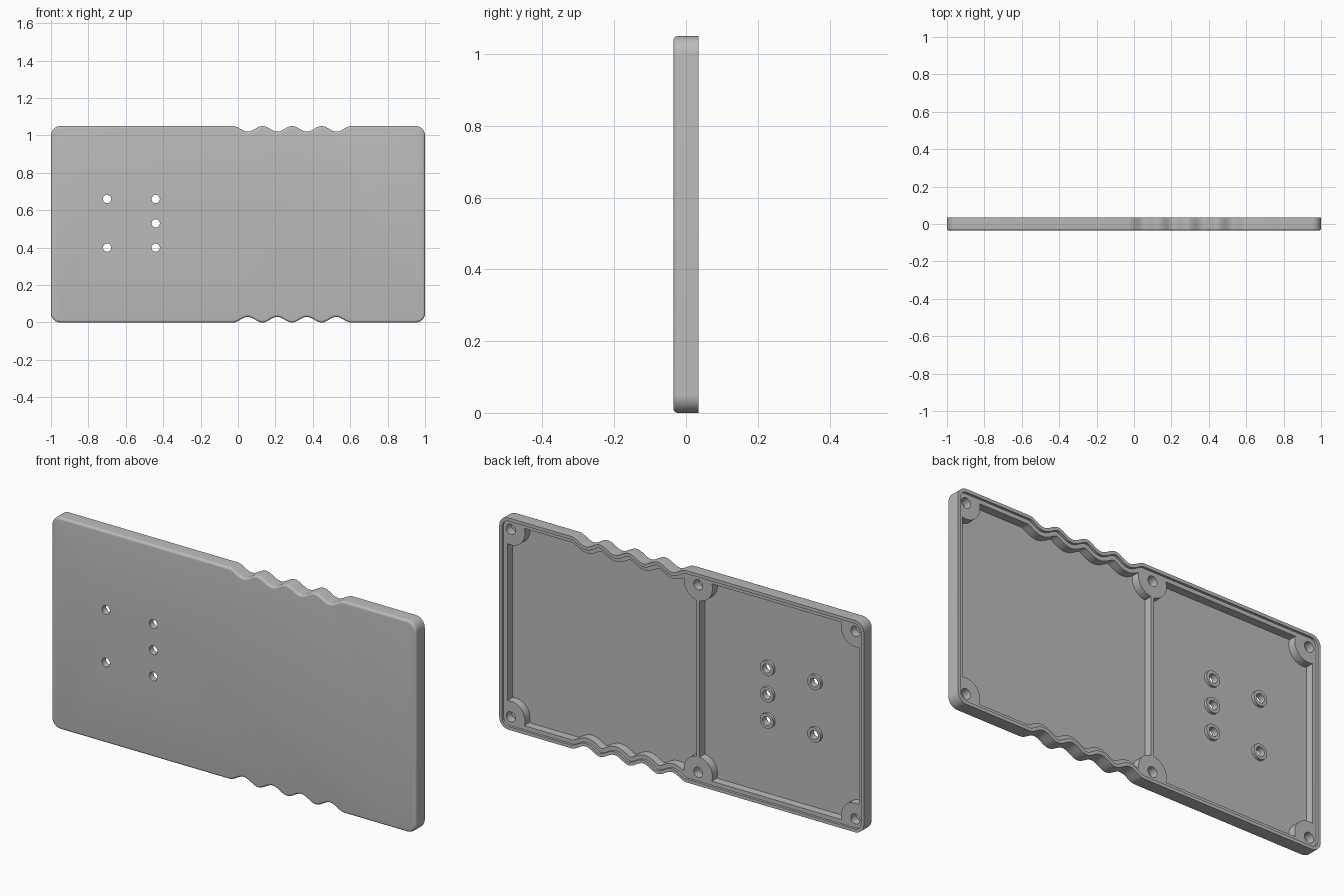
import bpy, bmesh, math
from mathutils import Vector, Matrix

cube = bpy.data.objects.get("Cube")
if cube:
    bpy.data.objects.remove(cube)

HEIGHT, BACK, FRONT = 1.05, 0.035, -0.035
LEDGE, FLOOR = 0.023, -0.017
RIM, WALL, CORNER, EDGE = 0.016, 0.036, 0.05, 0.012
GRIP_START, GRIP_PITCH, GRIP_DEPTH, GRIPS = -0.027, 0.158, 0.03, 4

grey = bpy.data.materials.new("plain grey")
grey.use_nodes = True
colour = (0.5, 0.5, 0.5, 1)
grey.diffuse_color = colour
grey.node_tree.nodes["Principled BSDF"].inputs["Base Color"].default_value = colour


def make_object(name, bm):
    bmesh.ops.recalc_face_normals(bm, faces=bm.faces)
    mesh = bpy.data.meshes.new(name)
    bm.to_mesh(mesh)
    bm.free()
    mesh.materials.append(grey)
    obj = bpy.data.objects.new(name, mesh)
    bpy.context.collection.objects.link(obj)
    return obj


def outline():
    """Rounded rectangle with finger grips along the bottom and top."""
    steps = 20 * GRIPS
    grip = []
    for i in range(steps + 1):
        t = i / steps * GRIPS
        dent = GRIP_DEPTH / 2 * (1 - math.cos(math.tau * t))
        grip.append((GRIP_START + GRIP_PITCH * t, dent))

    def arc(cx, cz, start):
        angles = [start + math.pi / 2 * i / 10 for i in range(11)]
        return [(cx + CORNER * math.cos(a), cz + CORNER * math.sin(a)) for a in angles]

    side, low, high = 1 - CORNER, CORNER, HEIGHT - CORNER
    pts = grip + arc(side, low, -math.pi / 2) + arc(side, high, 0)
    pts += [(x, HEIGHT - z) for x, z in reversed(grip)]
    pts += arc(-side, high, math.pi / 2) + arc(-side, low, math.pi)
    return [Vector(p) for p in pts]


def inset(pts, distance):
    result = []
    for i, p in enumerate(pts):
        a = (p - pts[i - 1]).normalized()
        b = (pts[(i + 1) % len(pts)] - p).normalized()
        n = Vector((-a.y - b.y, a.x + b.x)).normalized()
        result.append(p + n * distance / max(0.5, n.dot(Vector((-a.y, a.x)))))
    return result


def prism(bm, pts, y0, y1):
    """Closed solid from an x-z profile, running from y0 to y1."""
    rings = [[bm.verts.new((x, y, z)) for x, z in pts] for y in (y0, y1)]
    for ring in rings:
        bm.faces.new(ring)
    for i in range(len(pts)):
        j = (i + 1) % len(pts)
        bm.faces.new((rings[0][i], rings[0][j], rings[1][j], rings[1][i]))


def circle(x, z, r, n=48):
    return [(x + r * math.cos(math.tau * i / n), z + r * math.sin(math.tau * i / n))
            for i in range(n)]


# Shell: rounded front edge, side wall, rim, ledge and recessed floor
steps = [(EDGE * (1 - math.sin(a)), FRONT + EDGE * (1 - math.cos(a)))
         for a in [math.pi / 2 * i / 5 for i in range(6)]]
steps += [(0, BACK), (RIM, BACK), (RIM, LEDGE), (WALL, LEDGE), (WALL, FLOOR)]
base = outline()
bm = bmesh.new()
rings = [[bm.verts.new((p.x, y, p.y)) for p in inset(base, d)] for d, y in steps]
for a, b in zip(rings, rings[1:]):
    for i in range(len(base)):
        j = (i + 1) % len(base)
        bm.faces.new((a[i], a[j], b[j], b[i]))
bm.faces.new(rings[0])
bm.faces.new(rings[-1])
shell = make_object("case_shell", bm)

# Screw bosses, clipped where they run into the wall
BOSS_Z = (0.06, HEIGHT - 0.06)
BOSS_X = (-0.945, -0.083, 0.945)
bosses = [(x, z) for x in BOSS_X for z in BOSS_Z]
mounts = [(-0.7, 0.66), (-0.7, 0.4), (-0.44, 0.66), (-0.44, 0.53), (-0.44, 0.4)]
lim = 0.027
adds, cuts = [], []
for x, z in bosses:
    bm = bmesh.new()
    clipped = []
    for px, pz in circle(x, z, 0.078):
        q = (max(lim - 1, min(1 - lim, px)), max(lim, min(HEIGHT - lim, pz)))
        if not clipped or (Vector(q) - Vector(clipped[-1])).length > 1e-5:
            clipped.append(q)
    prism(bm, clipped, FLOOR - 0.005, LEDGE)
    adds.append(make_object("screw_boss", bm))
    bm = bmesh.new()
    prism(bm, circle(x, z, 0.025, 32), FLOOR, BACK + 0.01)
    cuts.append(make_object("screw_hole", bm))

# Dividing rib between the two middle bosses
bm = bmesh.new()
rib_x, half = BOSS_X[1], 0.008
prism(bm, [(rib_x - half, lim), (rib_x + half, lim),
           (rib_x + half, HEIGHT - lim), (rib_x - half, HEIGHT - lim)],
      FLOOR - 0.005, LEDGE)
adds.append(make_object("dividing_rib", bm))

# Low standoffs with holes right through the front
for x, z in mounts:
    bm = bmesh.new()
    prism(bm, circle(x, z, 0.037), FLOOR - 0.005, FLOOR + 0.014)
    adds.append(make_object("standoff", bm))
    bm = bmesh.new()
    prism(bm, circle(x, z, 0.022, 32), FRONT - 0.02, BACK)
    cuts.append(make_object("mount_hole", bm))

# Merge the parts, then drill the holes
for helpers, operation in ((adds, 'UNION'), (cuts, 'DIFFERENCE')):
    for helper in helpers:
        helper.hide_render = True
        mod = shell.modifiers.new(helper.name, 'BOOLEAN')
        mod.operation = operation
        mod.solver = 'EXACT'
        mod.object = helper
graph = bpy.context.evaluated_depsgraph_get()
merged = bpy.data.meshes.new_from_object(shell.evaluated_get(graph))
shell.modifiers.clear()
shell.data = merged
for helper in adds + cuts:
    bpy.data.objects.remove(helper)

bpy.ops.object.select_all(action='DESELECT')
shell.select_set(True)
bpy.context.view_layer.objects.active = shell
bpy.ops.object.shade_smooth_by_angle(angle=math.radians(35))
